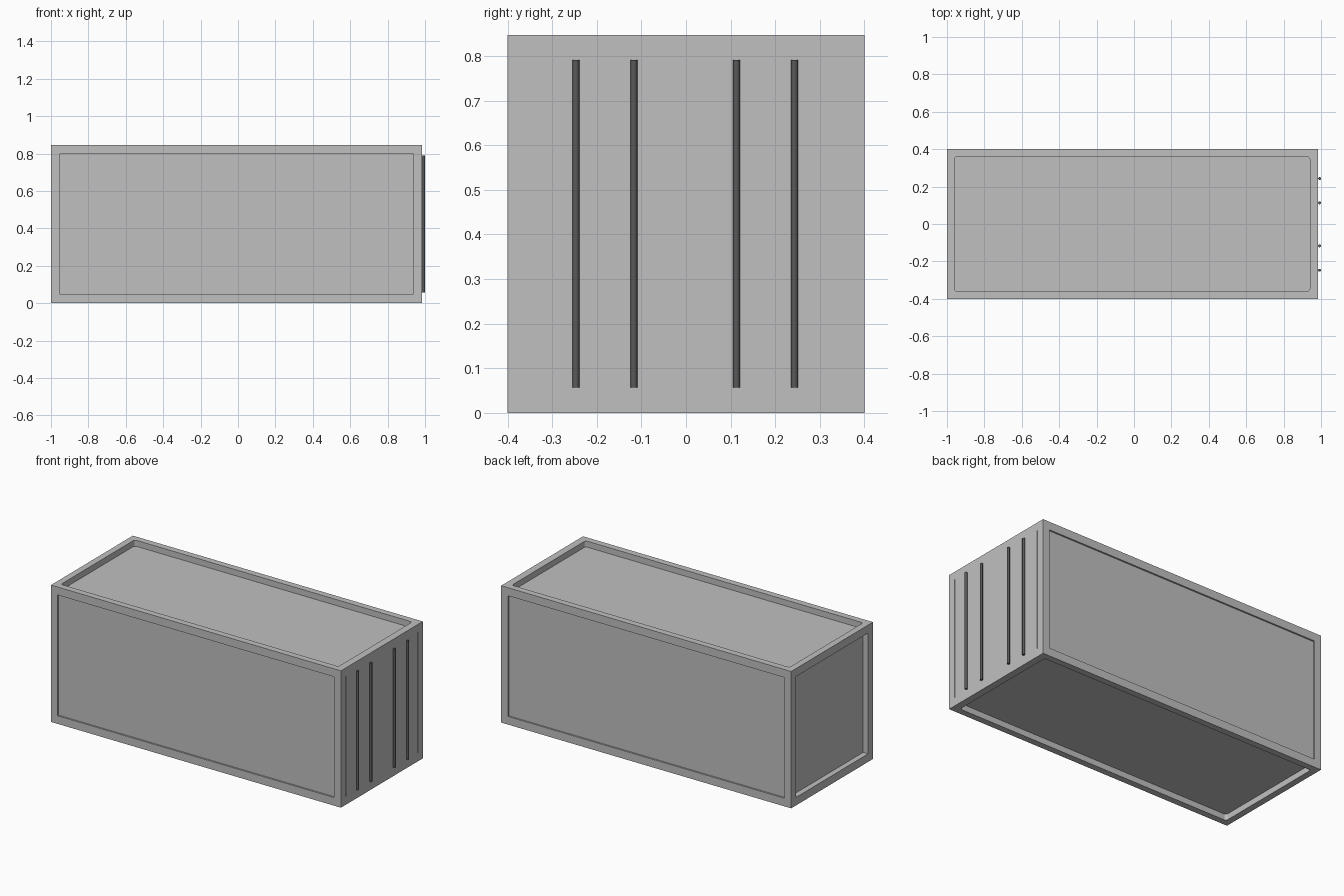
import bpy

cube = bpy.data.objects.get("Cube")
if cube:
    bpy.data.objects.remove(cube, do_unlink=True)


def material(name, value):
    mat = bpy.data.materials.new(name)
    mat.use_nodes = True
    colour = (value, value, value, 1)
    mat.diffuse_color = colour
    mat.node_tree.nodes["Principled BSDF"].inputs["Base Color"].default_value = colour
    return mat


light_grey = material("light grey", 0.53)
dark_grey = material("dark grey", 0.1)


def box(name, low, high, mat=light_grey):
    bpy.ops.mesh.primitive_cube_add(size=1)
    obj = bpy.context.object
    obj.name = name
    obj.location = [(a + b) / 2 for a, b in zip(low, high)]
    obj.scale = [b - a for a, b in zip(low, high)]
    bpy.ops.object.transform_apply(location=True, rotation=False, scale=True)
    obj.data.materials.append(mat)
    return obj


def round_upright_edges(obj, radius):
    # Weight only the vertical edges so the bevel rounds the corners in plan
    weights = obj.data.attributes.new("bevel_weight_edge", "FLOAT", "EDGE")
    for edge in obj.data.edges:
        a, b = (obj.data.vertices[i].co for i in edge.vertices)
        weights.data[edge.index].value = float(abs(a.z - b.z) > abs(a.x - b.x) + abs(a.y - b.y))
    bevel = obj.modifiers.new("round corners", "BEVEL")
    bevel.limit_method = "WEIGHT"
    bevel.width = radius
    bevel.segments = 4
    bpy.context.view_layer.objects.active = obj
    bpy.ops.object.modifier_apply(modifier=bevel.name)


def cut(target, cutter):
    mod = target.modifiers.new("recess", "BOOLEAN")
    mod.operation = "DIFFERENCE"
    mod.solver = "EXACT"
    mod.object = cutter
    bpy.context.view_layer.objects.active = target
    bpy.ops.object.modifier_apply(modifier=mod.name)
    bpy.data.objects.remove(cutter, do_unlink=True)


# Container body
LEFT, RIGHT, SIDE, TOP = -1, 0.985, 0.4, 0.847
OUT = 0.1
body = box("container_body", (LEFT, -SIDE, 0), (RIGHT, SIDE, TOP))

# Shallow recessed panels on the long sides
for s in (-1, 1):
    ys = sorted((s * (SIDE - 0.01), s * (SIDE + OUT)))
    cut(body, box("side_recess", (-0.955, ys[0], 0.05), (0.938, ys[1], 0.797)))

# Rounded recesses in the roof and floor
for z0, z1 in ((TOP - 0.037, TOP + OUT), (-OUT, 0.037)):
    recess = box("plan_recess", (-0.96, -0.36, z0), (0.94, 0.36, z1))
    round_upright_edges(recess, 0.015)
    cut(body, recess)

# Recess in the closed end
cut(body, box("end_recess", (LEFT - OUT, -0.352, 0.05), (LEFT + 0.034, 0.352, 0.797)))

# Thin door seams on the other end
for s in (-1, 1):
    y = s * 0.352
    cut(body, box("door_seam", (RIGHT - 0.003, y - 0.002, 0.053),
                  (RIGHT + OUT, y + 0.002, 0.797)))

# Upright locking rods on the doors
for i, y in enumerate((-0.247, -0.117, 0.113, 0.243)):
    bpy.ops.mesh.primitive_cylinder_add(vertices=16, radius=0.0078, depth=0.734,
                                        location=(0.9922, y, 0.424))
    rod = bpy.context.object
    rod.name = f"locking_rod_{i + 1}"
    rod.data.materials.append(dark_grey)
    bpy.ops.object.shade_smooth_by_angle()
